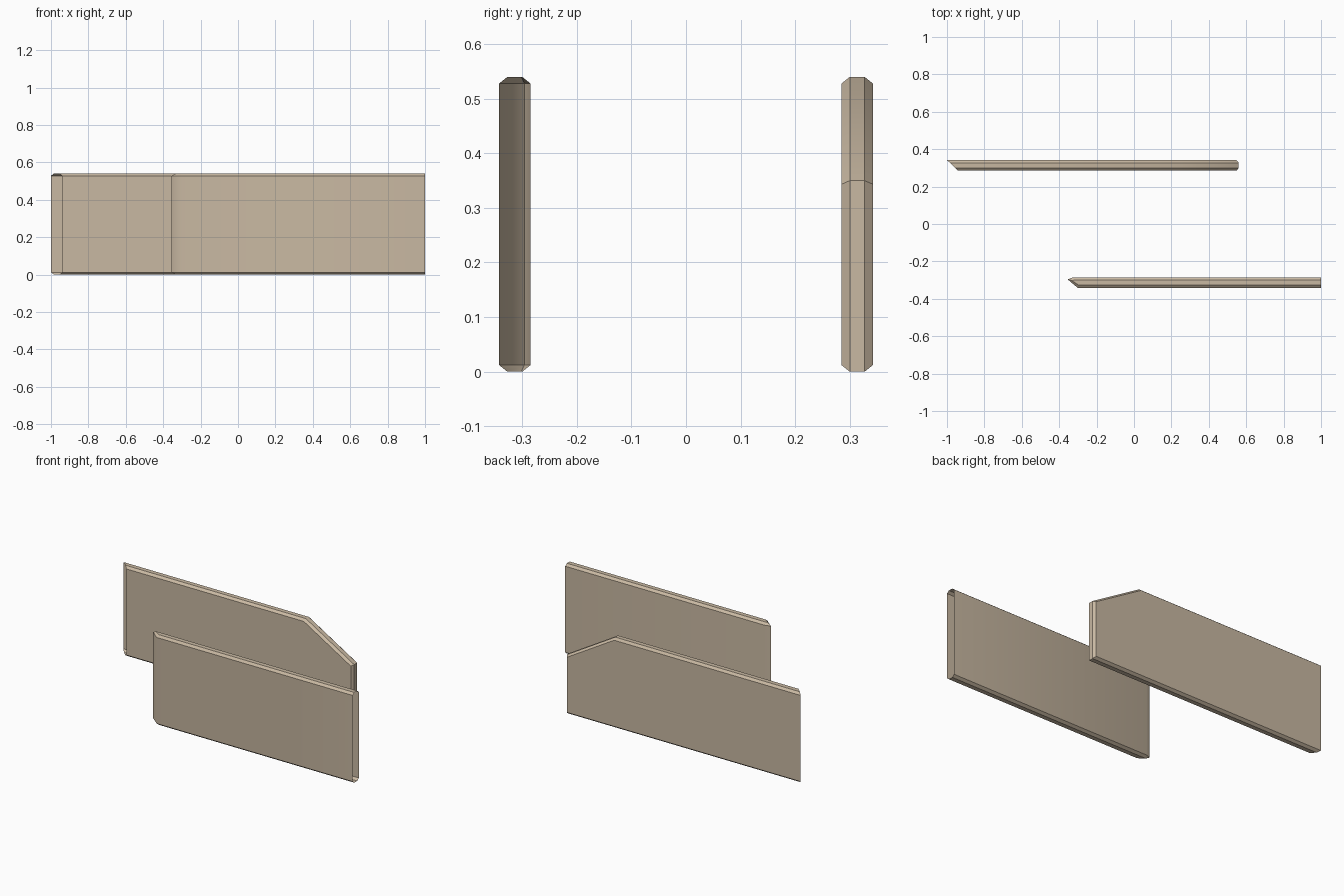
import bpy, bmesh, math
from mathutils import Vector

if "Cube" in bpy.data.objects:
    bpy.data.objects.remove(bpy.data.objects["Cube"])

mat = bpy.data.materials.new("beige")
mat.diffuse_color = (0.58, 0.48, 0.36, 1)
mat.use_nodes = True
mat.node_tree.nodes["Principled BSDF"].inputs["Base Color"].default_value = mat.diffuse_color

HEIGHT, BEVEL = 0.54, 0.012
Y_IN, Y_IN_TOP, Y_OUT_TOP, Y_OUT = 0.285, 0.30, 0.327, 0.342


def shell(name, layers, axis, soft_edge=None):
    """Loft open outlines into a bevelled shell, capped on both faces, open at one end."""
    bm = bmesh.new()
    rows = [[bm.verts.new(p) for p in layer] for layer in layers]
    for a, b in zip(rows, rows[1:]):
        for i in range(len(a) - 1):
            bm.faces.new((a[i], a[i + 1], b[i + 1], b[i]))
    bm.faces.new(rows[0][::-1])
    last = bm.faces.new(rows[-1])
    bmesh.ops.recalc_face_normals(bm, faces=bm.faces[:])
    last.normal_update()
    if last.normal.dot(Vector(axis)) < 0:
        bmesh.ops.reverse_faces(bm, faces=bm.faces[:])
    bm.normal_update()
    # smooth only the shallow bends and the mitred corner
    for f in bm.faces:
        f.smooth = True
    for e in bm.edges:
        soft = soft_edge is not None and soft_edge(e)
        if len(e.link_faces) == 2 and not soft:
            e.smooth = e.calc_face_angle(0) < math.radians(35)
    me = bpy.data.meshes.new(name)
    bm.to_mesh(me)
    bm.free()
    me.materials.append(mat)
    ob = bpy.data.objects.new(name, me)
    bpy.context.collection.objects.link(ob)
    return ob


# Back panel: side outline with sloped corner, layered through y, open mitred left end
def back_outline(y, inset):
    left = -1 + (Y_OUT - y) * 0.06 / (Y_OUT - Y_IN)
    d = BEVEL if inset else 0
    pts = [(left, d), (0.56 - d, d), (0.56 - d, 0.35 - d * 0.55),
           (0.24 - d * 0.27, HEIGHT - d), (left, HEIGHT - d)]
    return [(x, y, z) for x, z in pts]


shell("back_panel",
      [back_outline(Y_IN, True), back_outline(Y_IN_TOP, False),
       back_outline(Y_OUT_TOP, False), back_outline(Y_OUT, True)], (0, 1, 0))

# Front panel: plan outline with pointed left end, layered through z, open right end
wide = [(1, -Y_OUT), (-0.30, -Y_OUT), (-0.355, -0.296), (-0.325, -Y_IN), (1, -Y_IN)]
narrow = [(1, -Y_OUT_TOP), (-0.295, -Y_OUT_TOP), (-0.333, -0.302),
          (-0.318, -Y_IN_TOP), (1, -Y_IN_TOP)]
steps = [(narrow, 0), (wide, BEVEL), (wide, HEIGHT - BEVEL), (narrow, HEIGHT)]


def mitre(e):
    return all(abs(v.co.x + 0.30) < 0.001 and abs(v.co.y + Y_OUT) < 0.001 for v in e.verts)


shell("front_panel", [[(x, y, z) for x, y in plan] for plan, z in steps], (0, 0, 1), mitre)
